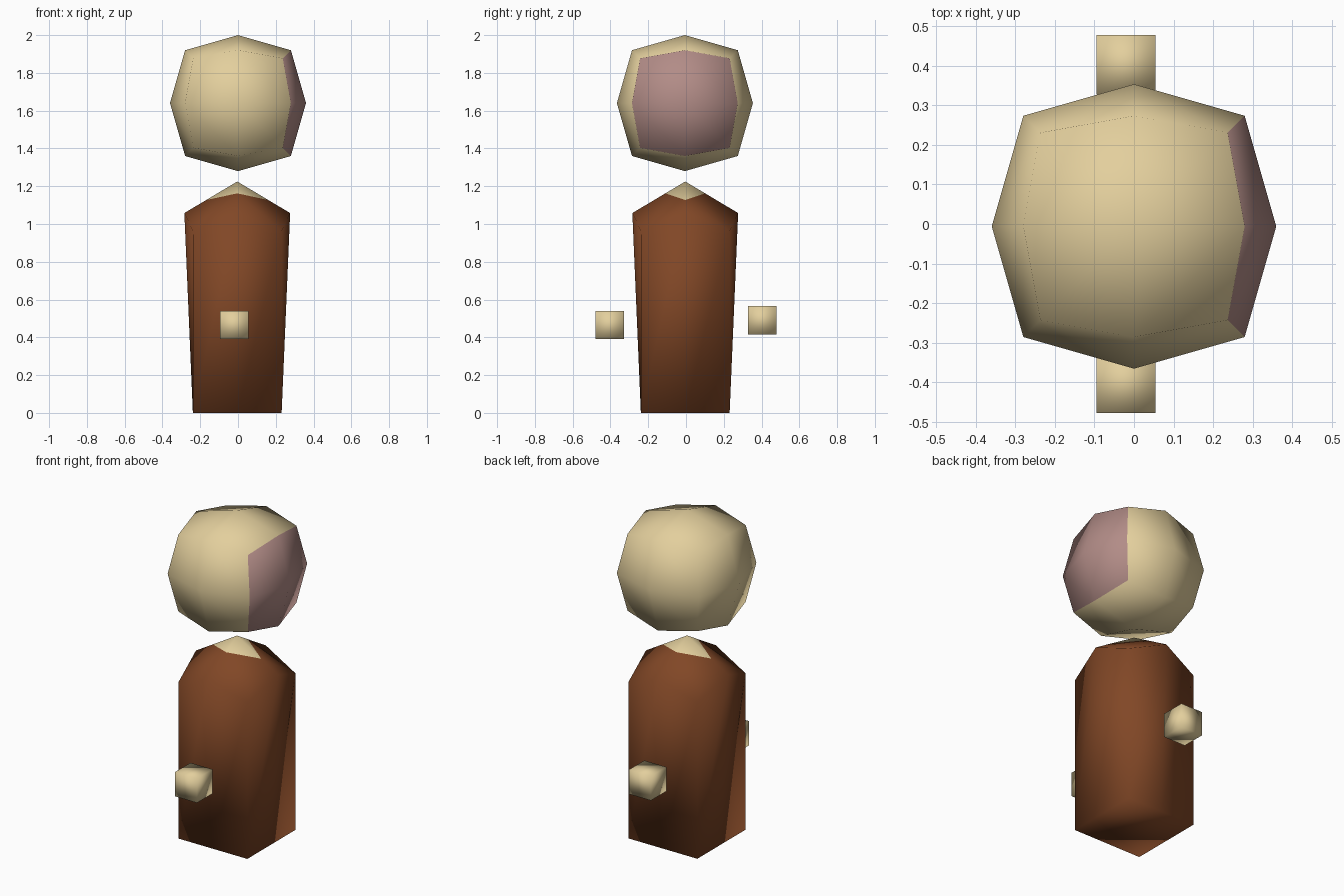
import bpy, bmesh
from mathutils import Vector

if "Cube" in bpy.data.objects:
    bpy.data.objects.remove(bpy.data.objects["Cube"])


def material(name, rgb):
    lin = [((c / 255 + 0.055) / 1.055) ** 2.4 for c in rgb]
    m = bpy.data.materials.new(name)
    m.diffuse_color = (*lin, 1)
    m.use_nodes = True
    m.node_tree.nodes["Principled BSDF"].inputs["Base Color"].default_value = m.diffuse_color
    return m


skin = material("tan skin", (227, 207, 157))
robe = material("brown robe", (129, 71, 38))
mask = material("dusty pink face", (178, 140, 135))


def finish(name, bm, mats, loc):
    bmesh.ops.recalc_face_normals(bm, faces=bm.faces)
    for f in bm.faces:
        f.smooth = True
    me = bpy.data.meshes.new(name)
    bm.to_mesh(me)
    bm.free()
    for m in mats:
        me.materials.append(m)
    ob = bpy.data.objects.new(name, me)
    ob.location = loc
    bpy.context.collection.objects.link(ob)
    return ob


# Head: cube cut once per side, rounded by pulling edges and corners in
bm = bmesh.new()
bmesh.ops.create_cube(bm, size=2)
bmesh.ops.subdivide_edges(bm, edges=bm.edges[:], cuts=1, use_grid_fill=True)
for f in bm.faces:
    f.material_index = 1 if f.calc_center_median().x > 0.9 else 0
reach = {1: 0.36, 2: 0.28, 3: 0.237}
for v in bm.verts:
    v.co = v.co * reach[sum(abs(c) > 0.5 for c in v.co)]
finish("head", bm, [skin, mask], (0, -0.006, 1.64))

# Body: square base, tapered sides, pyramid shoulders with a bare neck patch
bm = bmesh.new()
RING = [(1, 0), (1, 1), (0, 1), (-1, 1), (-1, 0), (-1, -1), (0, -1), (1, -1)]
base = [bm.verts.new((x * 0.235, y * 0.235, 0)) for x, y in RING]
top = []
for x, y in RING:
    r, z = (0.235, 0.965) if x and y else (0.28, 1.058)
    top.append(bm.verts.new((x * r, y * r, z)))
apex = bm.verts.new((0, 0, 1.225))
neck = [bm.verts.new(apex.co.lerp(top[i].co, t / 0.28))
        for i, t in zip((0, 2, 4, 6), (0.165, 0.105, 0.165, 0.105))]
for i in range(8):
    j = (i + 1) % 8
    bm.faces.new((base[i], base[j], top[j], top[i]))
for k in range(4):
    a, c, e = 2 * k, 2 * k + 1, (2 * k + 2) % 8
    n0, n1 = neck[k], neck[(k + 1) % 4]
    bm.faces.new((n0, n1, apex)).material_index = 1
    bm.faces.new((n0, top[a], top[c]))
    bm.faces.new((n0, top[c], n1))
    bm.faces.new((n1, top[c], top[e]))
bm.faces.new(base[::-1])
finish("body", bm, [robe, skin], (-0.004, -0.004, 0))

# Floating hands: small cubes, the rear one slightly higher
for name, y, z in (("front_hand", -0.403, 0.465), ("back_hand", 0.403, 0.49)):
    bm = bmesh.new()
    bmesh.ops.create_cube(bm, size=0.15)
    finish(name, bm, [skin], (-0.02, y, z))
